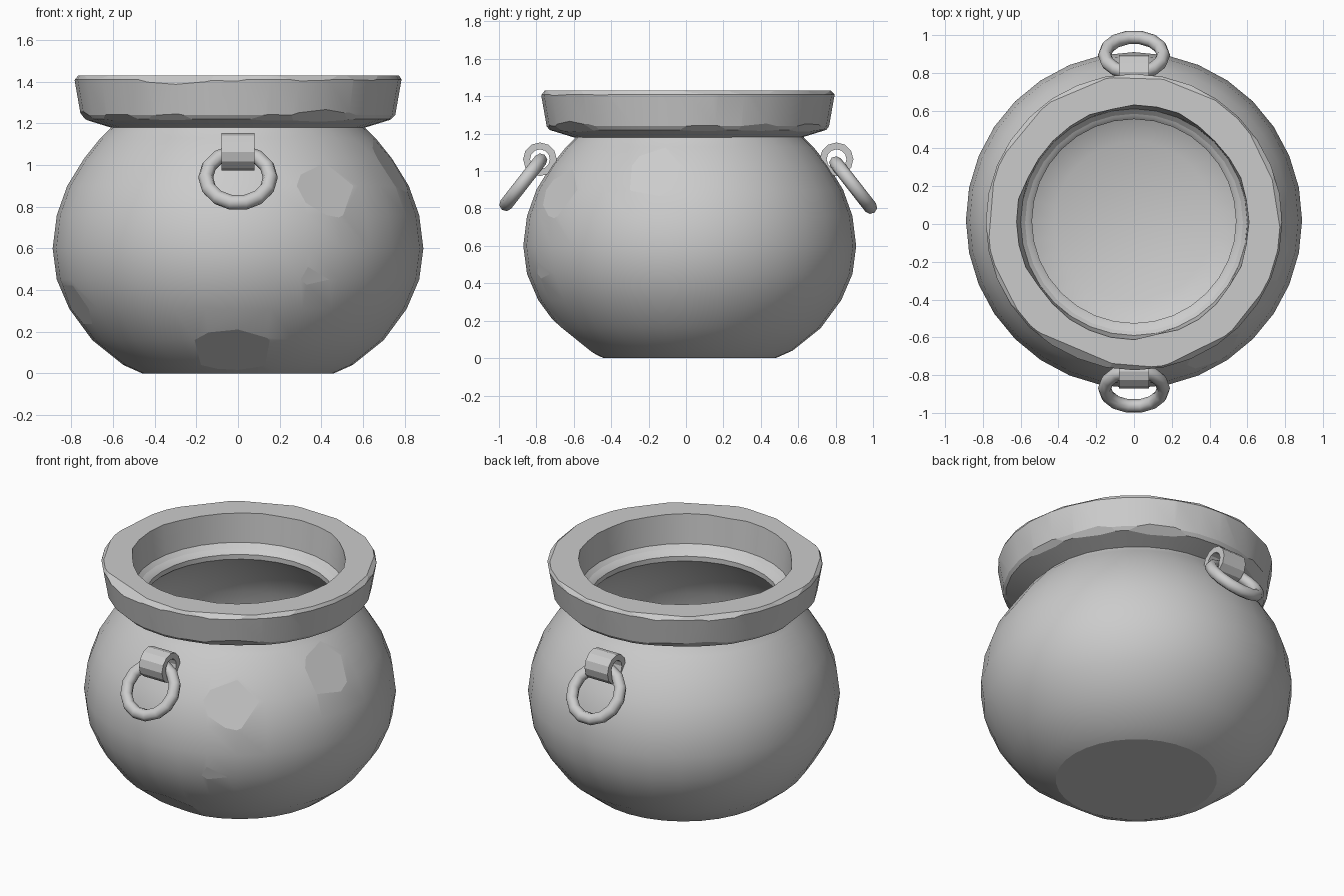
import bpy, bmesh, math, random
from mathutils import Vector, Matrix

random.seed(4)
cube = bpy.data.objects.get("Cube")
if cube:
    bpy.data.objects.remove(cube, do_unlink=True)

iron = bpy.data.materials.new("grey_iron")
iron.use_nodes = True
grey = (0.6, 0.6, 0.6, 1)
iron.diffuse_color = grey
iron.node_tree.nodes["Principled BSDF"].inputs["Base Color"].default_value = grey


def lathe(profile, steps=32, closed=False):
    """Spin a (radius, height) profile around z."""
    bm = bmesh.new()
    verts = [bm.verts.new((r, 0, z)) for r, z in profile]
    pairs = list(zip(verts, verts[1:]))
    if closed:
        pairs.append((verts[-1], verts[0]))
    edges = [bm.edges.new(p) for p in pairs]
    bmesh.ops.spin(bm, geom=verts + edges, axis=(0, 0, 1), cent=(0, 0, 0),
                   angle=math.tau, steps=steps)
    bmesh.ops.remove_doubles(bm, verts=bm.verts[:], dist=0.0005)
    bmesh.ops.recalc_face_normals(bm, faces=bm.faces[:])
    for f in bm.faces:
        f.smooth = True
    return bm


def chip(bm, direction, depth):
    """Slice a flat chip off the outermost surface in a direction."""
    n = Vector(direction).normalized()
    reach = max(v.co.dot(n) for v in bm.verts)
    cut = bmesh.ops.bisect_plane(bm, geom=bm.verts[:] + bm.edges[:] + bm.faces[:],
                                 plane_co=n * (reach - depth), plane_no=n,
                                 clear_outer=True)["geom_cut"]
    edges = [e for e in cut if isinstance(e, bmesh.types.BMEdge)]
    for f in bmesh.ops.contextual_create(bm, geom=edges)["faces"]:
        f.smooth = False
        f.normal_update()
        if f.normal.dot(n) < 0:
            f.normal_flip()


def finish(bm, name, matrix=Matrix(), sharp=22):
    """Mark sharp edges and turn the mesh into an object."""
    bm.normal_update()
    for e in bm.edges:
        e.smooth = e.calc_face_angle(0) < math.radians(sharp)
    mesh = bpy.data.meshes.new(name)
    bm.to_mesh(mesh)
    bm.free()
    mesh.materials.append(iron)
    obj = bpy.data.objects.new(name, mesh)
    obj.matrix_world = matrix
    bpy.context.scene.collection.objects.link(obj)
    return obj


# Round belly with hammered flat spots
body = lathe([(0, 0), (0.46, 0), (0.55, 0.04), (0.70, 0.16), (0.81, 0.31),
              (0.87, 0.45), (0.89, 0.60), (0.87, 0.76), (0.82, 0.90),
              (0.74, 1.03), (0.66, 1.13), (0.61, 1.18), (0.60, 1.2)])
for direction, depth in [((0.55, -0.9, 0.48), 0.016), ((-0.04, -0.85, -1.05), 0.016),
                         ((1, -0.25, 0.67), 0.012), ((-1, -0.3, -0.57), 0.012),
                         ((0.48, -1, -0.24), 0.005), ((0.85, 0.42, 0.95), 0.005)]:
    chip(body, direction, depth)
finish(body, "pot_body", Matrix.Translation((0, 0.02, 0)))

# Hollow inside with a narrow lip at the neck
inside = lathe([(0.61, 1.24), (0.56, 1.22), (0.54, 1.20), (0.54, 1.17), (0.62, 1.10),
                (0.70, 1.00), (0.79, 0.85), (0.83, 0.60), (0.81, 0.44),
                (0.75, 0.30), (0.62, 0.15), (0.42, 0.07), (0, 0.05)])
bmesh.ops.reverse_faces(inside, faces=inside.faces[:])
finish(inside, "pot_inside", Matrix.Translation((0, 0.015, 0)), 35)

# Heavy flared rim with chipped edges
rim = lathe([(0.61, 1.18), (0.74, 1.22), (0.755, 1.24), (0.785, 1.41), (0.775, 1.43),
             (0.61, 1.43), (0.60, 1.25), (0.57, 1.22)], closed=True)
for v in rim.verts:
    if v.co.z > 1.42 and v.co.xy.length < 0.65:
        v.co.xy *= random.uniform(0.99, 1.025)
for side, count in ((1, 12), (-1, 10)):
    for i in range(count):
        a = math.tau * (i + random.uniform(-0.35, 0.35)) / count
        chip(rim, (math.cos(a), math.sin(a), side * random.uniform(0.8, 1.3)),
             random.uniform(0.006, 0.014))
for degrees, side, depth in ((247, 1.1, 0.026), (303, -1, 0.018)):
    a = math.radians(degrees)
    chip(rim, (math.cos(a), math.sin(a), side), depth)
finish(rim, "pot_rim", Matrix.Translation((0, 0.01, 0)))

# Hooks and hanging rings, front and back
for name, turn, drop in (("front", 0, 0), ("back", math.pi, 0.015)):
    place = Matrix.Translation((0, 0.012, 0)) @ Matrix.Rotation(turn, 4, "Z")
    hook = lathe([(0.053, -0.08), (0.09, -0.08), (0.09, 0.08), (0.053, 0.08)],
                 steps=12, closed=True)
    finish(hook, name + "_hook", place @ Matrix.Translation((0, -0.793, 1.063))
           @ Matrix.Rotation(math.pi / 2, 4, "Y"))

    tube = [(0.155 + 0.036 * math.cos(math.tau * k / 8), 0.036 * math.sin(math.tau * k / 8))
            for k in range(8)]
    ring = lathe(tube, steps=14, closed=True)
    finish(ring, name + "_ring", place @ Matrix.Translation((0, -0.882, 0.94 - drop))
           @ Matrix.Rotation(math.radians(52), 4, "X"), 80)
